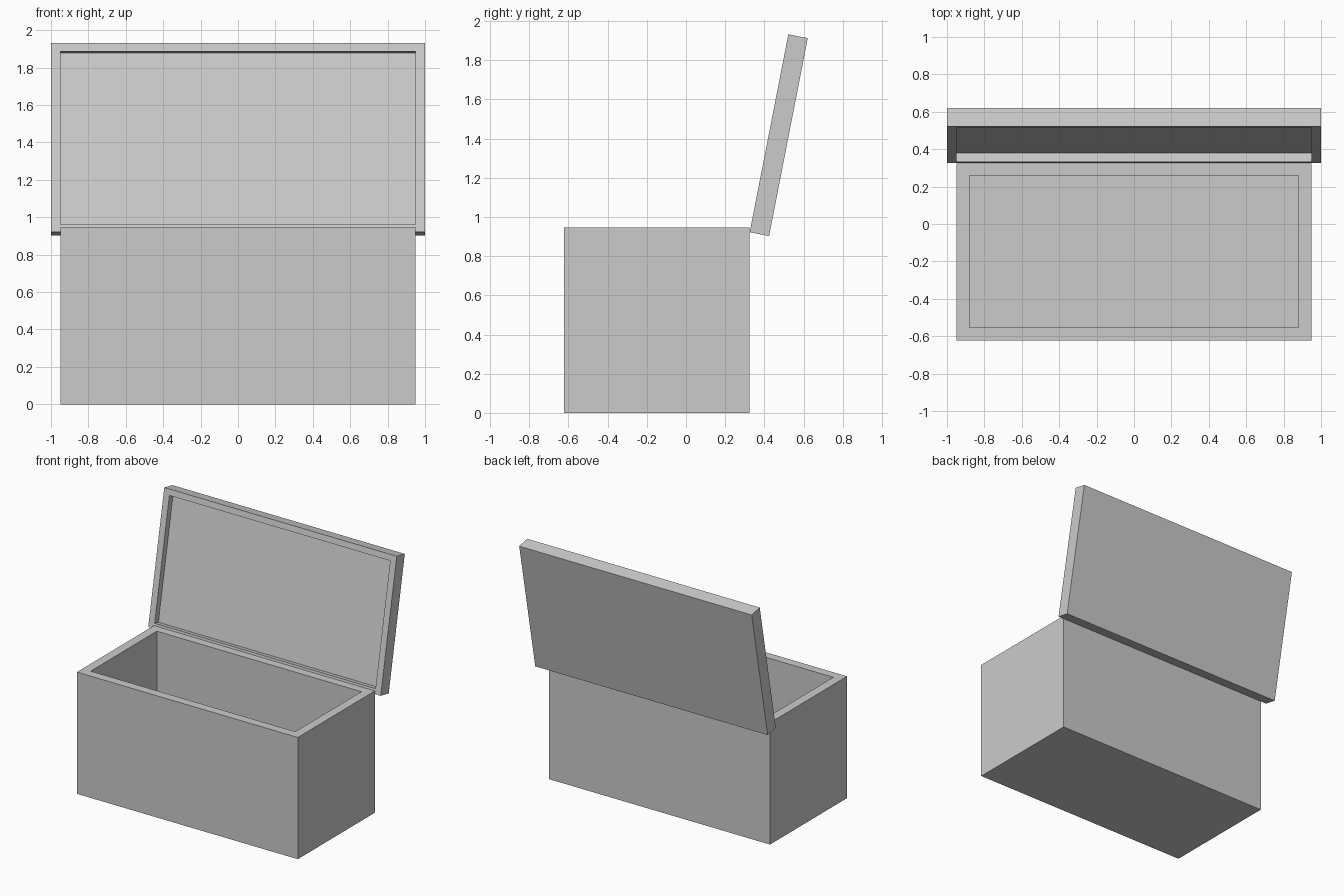
import bpy, bmesh, math
from mathutils import Matrix, Vector

if "Cube" in bpy.data.objects:
    bpy.data.objects.remove(bpy.data.objects["Cube"])


def open_tray(name, lo, hi, inner_lo, inner_hi, floor_z):
    """Solid block with a rectangular pocket sunk into its top face."""
    bm = bmesh.new()

    def ring(a, b, z):
        return [bm.verts.new(p) for p in
                ((a[0], a[1], z), (b[0], a[1], z), (b[0], b[1], z), (a[0], b[1], z))]

    rings = [ring(lo, hi, lo[2]), ring(lo, hi, hi[2]),
             ring(inner_lo, inner_hi, hi[2]), ring(inner_lo, inner_hi, floor_z)]
    for r, s in zip(rings, rings[1:]):
        for i in range(4):
            j = (i + 1) % 4
            bm.faces.new((r[i], r[j], s[j], s[i]))
    bm.faces.new(rings[0][::-1])
    bm.faces.new(rings[-1])
    bmesh.ops.recalc_face_normals(bm, faces=bm.faces[:])
    mesh = bpy.data.meshes.new(name)
    bm.to_mesh(mesh)
    bm.free()
    obj = bpy.data.objects.new(name, mesh)
    bpy.context.collection.objects.link(obj)
    return obj


# Chest body, open at the top
open_tray("chest_body", (-0.95, -0.622, 0), (0.95, 0.324, 0.947),
          (-0.88, -0.554, 0), (0.88, 0.26, 0), 0.07)

# Lid with shallow recess: local y runs up the lid, local z faces the front
lid = open_tray("lid", (-1, 0, -0.101), (1, 1.029, 0),
                (-0.95, 0.04, 0), (0.95, 0.983, 0), -0.047)

# Swing the lid open past vertical about its lower front edge
lid.matrix_world = (Matrix.Translation(Vector((0, 0.325, 0.922)))
                    @ Matrix.Rotation(math.radians(90 - 11.05), 4, 'X'))
